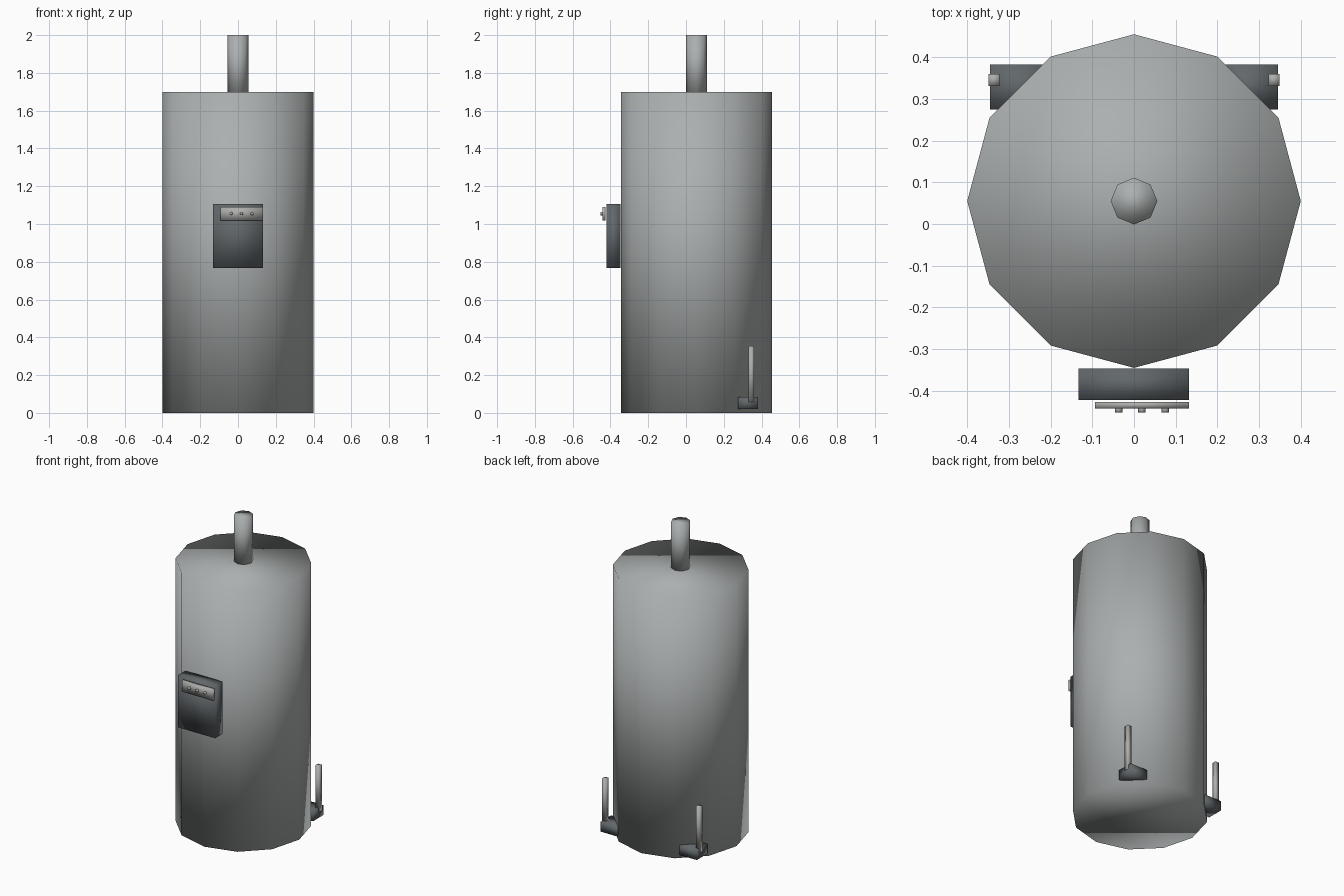
import bpy
from math import radians

cube = bpy.data.objects.get("Cube")
if cube:
    bpy.data.objects.remove(cube, do_unlink=True)


def material(name, colour):
    mat = bpy.data.materials.new(name)
    mat.use_nodes = True
    mat.diffuse_color = (*colour, 1)
    mat.node_tree.nodes["Principled BSDF"].inputs["Base Color"].default_value = (*colour, 1)
    return mat


STEEL = material("steel grey", (0.41, 0.43, 0.43))
DARK = material("dark slate", (0.12, 0.135, 0.145))
METAL = material("light metal", (0.42, 0.42, 0.41))


def finish(name, mat):
    # Soft shading across every edge, caps included
    obj = bpy.context.object
    obj.name = name
    obj.data.materials.append(mat)
    bpy.ops.object.transform_apply(location=False, rotation=True, scale=True)
    bpy.ops.object.shade_smooth()
    return obj


def box(name, low, high, mat):
    centre = [(a + b) / 2 for a, b in zip(low, high)]
    bpy.ops.mesh.primitive_cube_add(size=1, location=centre)
    bpy.context.object.scale = [b - a for a, b in zip(low, high)]
    return finish(name, mat)


def cylinder(name, sides, radius, depth, centre, mat, tilt=0):
    bpy.ops.mesh.primitive_cylinder_add(vertices=sides, radius=radius, depth=depth,
                                        location=centre, rotation=(tilt, 0, 0))
    return finish(name, mat)


# Tank and flue
AXIS_Y = 0.055
cylinder("tank", 12, 0.4, 1.7, (0, AXIS_Y, 0.85), STEEL)
cylinder("flue", 8, 0.056, 0.32, (0, AXIS_Y, 1.84), STEEL)

# Control box with its panel and knobs
box("control_box", (-0.133, -0.422, 0.767), (0.132, -0.347, 1.106), DARK)
box("control_panel", (-0.093, -0.442, 1.019), (0.132, -0.427, 1.09), METAL)
for i in range(3):
    cylinder(f"knob_{i + 1}", 8, 0.009, 0.014, (-0.037 + 0.056 * i, -0.445, 1.055),
             METAL, radians(90))

# Valve blocks and upright handles at the back corners
for side, sign in (("left", 1), ("right", -1)):
    xs = sorted((sign * 0.2, sign * 0.345))
    box(f"valve_{side}", (xs[0], 0.275, 0.02), (xs[1], 0.382, 0.084), DARK)
    xs = sorted((sign * 0.322, sign * 0.349))
    box(f"valve_handle_{side}", (xs[0], 0.331, 0.058), (xs[1], 0.36, 0.355), METAL)
